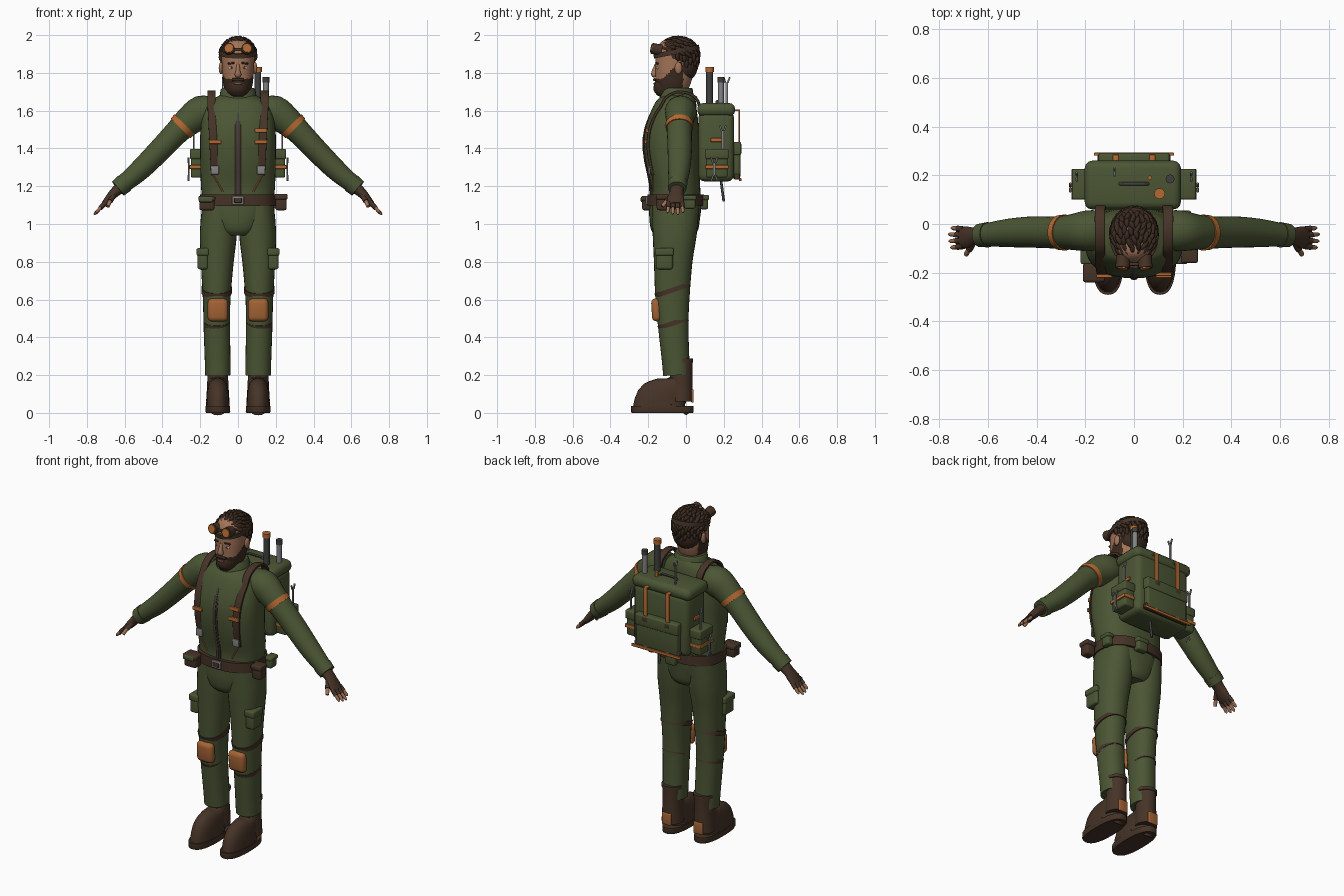
import bpy, bmesh, math, random
from mathutils import Vector, Matrix, Euler

random.seed(4)
if "Cube" in bpy.data.objects:
    bpy.data.objects.remove(bpy.data.objects["Cube"])
X, Y, Z = Vector((1, 0, 0)), Vector((0, 1, 0)), Vector((0, 0, 1))


def material(name, *rgb):
    m = bpy.data.materials.new(name)
    m.use_nodes = True
    m.diffuse_color = (*rgb, 1)
    m.node_tree.nodes["Principled BSDF"].inputs["Base Color"].default_value = (*rgb, 1)
    return m


GREEN = material("olive cloth", .07, .092, .034)
BROWN = material("brown leather", .06, .033, .02)
HAIR = material("dark brown hair", .042, .023, .014)
ORANGE = material("orange webbing", .46, .14, .03)
PAD = material("tan orange pad", .37, .125, .035)
SKIN = material("skin", .36, .17, .095)
STEEL = material("steel", .23, .23, .23)
DARK = material("dark grey", .05, .05, .052)
WHITE = material("eye white", .6, .58, .53)


def finish(name, bm, *mats):
    bmesh.ops.recalc_face_normals(bm, faces=bm.faces)
    me = bpy.data.meshes.new(name)
    bm.to_mesh(me)
    bm.free()
    ob = bpy.data.objects.new(name, me)
    bpy.context.collection.objects.link(ob)
    for m in mats:
        me.materials.append(m)
    bpy.ops.object.select_all(action='DESELECT')
    ob.select_set(True)
    bpy.context.view_layer.objects.active = ob
    bpy.ops.object.shade_smooth_by_angle(angle=math.radians(40))
    return ob


def smooth(p, k=4):
    """Catmull-Rom refinement of a list of sections."""
    out = []
    for i in range(len(p) - 1):
        quad = [p[max(i - 1, 0)], p[i], p[i + 1], p[min(i + 2, len(p) - 1)]]
        for j in range(k):
            t = j / k
            out.append(tuple(b + t * (c - a) / 2 + t * t * (a - 2.5 * b + 2 * c - d / 2)
                             + t ** 3 * (3 * b - a - 3 * c + d) / 2 for a, b, c, d in zip(*quad)))
    return out + [tuple(p[-1])]


def sweep(name, secs, mat, up=Y, n=2.0, segs=28, k=0):
    """Loft superellipse rings (x, y, z, half width, half depth) along their path."""
    secs = smooth(secs, k) if k else secs
    pos = [Vector(s[:3]) for s in secs]
    bm, rings = bmesh.new(), []
    for i, s in enumerate(secs):
        t = (pos[min(i + 1, len(pos) - 1)] - pos[max(i - 1, 0)]).normalized()
        b = (up - t * up.dot(t)).normalized()
        a = b.cross(t)
        ring = []
        for j in range(segs):
            c, d = math.cos(math.tau * j / segs), math.sin(math.tau * j / segs)
            c, d = (math.copysign(abs(v) ** (2 / n), v) for v in (c, d))
            ring.append(bm.verts.new(pos[i] + a * c * s[3] + b * d * s[4]))
        rings.append(ring)
    for r, q in zip(rings, rings[1:]):
        for j in range(segs):
            bm.faces.new((r[j], r[j - 1], q[j - 1], q[j]))
    bm.faces.new(rings[0])
    bm.faces.new(rings[-1])
    return finish(name, bm, mat)


def rod(name, a, b, r, mat, segs=12):
    up = Y if abs((Vector(b) - Vector(a)).normalized().y) < .9 else X
    return sweep(name, [(*a, r, r), (*b, r, r)], mat, up, segs=segs)


def box(name, loc, size, mat, bevel=.01, rot=(0, 0, 0)):
    bm = bmesh.new()
    bmesh.ops.create_cube(bm, size=1, matrix=Matrix.Diagonal((*size, 1)))
    if bevel:
        bmesh.ops.bevel(bm, geom=bm.edges[:], offset=bevel, segments=3, profile=.5, affect='EDGES')
    bm.transform(Matrix.LocRotScale(Vector(loc), Euler(rot), None))
    return finish(name, bm, mat)


def ball(name, loc, rad, mat):
    bm = bmesh.new()
    bmesh.ops.create_uvsphere(bm, u_segments=24, v_segments=16, radius=1,
                              matrix=Matrix.LocRotScale(Vector(loc), None, Vector(rad)))
    return finish(name, bm, mat)


def pouch(name, loc, size, mat):
    x, y, z = loc
    w, d, h = size
    box(name, loc, size, mat, .012)
    box(name + "_flap", (x, y, z + h * .34), (w + .01, d + .01, h * .36), mat, .009)


def wrench(name, loc, length):
    x, y, z = loc
    box(name, loc, (.008, .014, length), STEEL, .002)
    for end in (1, -1):
        zc = z + end * length / 2
        for s in (1, -1):
            box(name + "_jaw", (x, y + s * .011, zc + end * .012), (.009, .009, .032), STEEL, .002, (-s * end * .35, 0, 0))


def face_rows(rows):
    return [(0, cy, z, rx, ry) for z, cy, rx, ry in rows]


# Jacket body, hem and collar
torso = face_rows([(1.09, -.055, .185, .135), (1.2, -.055, .196, .13), (1.35, -.073, .2, .143), (1.47, -.075, .2, .145),
                   (1.58, -.06, .187, .125), (1.65, -.045, .145, .1), (1.69, -.045, .08, .08)])
sweep("jacket", torso, GREEN, n=2.4, segs=40, k=4)
sweep("jacket_hem", face_rows([(.94, -.06, .09, .1), (.97, -.06, .12, .125), (1.04, -.06, .165, .135), (1.11, -.055, .19, .138)]),
      GREEN, n=2.3, k=3)
sweep("collar", face_rows([(1.63, -.05, .105, .09), (1.71, -.05, .092, .088), (1.72, -.05, .085, .08)]), GREEN)


def front(x, z):
    """Front surface of the jacket."""
    rows = smooth(torso)
    i = max(j for j, r in enumerate(rows[:-1]) if r[2] <= z)
    f = (z - rows[i][2]) / (rows[i + 1][2] - rows[i][2])
    cy, rx, ry = (rows[i][m] * (1 - f) + rows[i + 1][m] * f for m in (1, 3, 4))
    return cy - ry * max(0, 1 - (abs(x) / rx) ** 2.4) ** (1 / 2.4)


heights = [1.15 + .06 * i for i in range(9)]
sweep("zip_backing", [(0, front(0, z), z, .006, .015) for z in heights], BROWN, X, 6, 16)
sweep("zip", [(0, front(0, z) - .004, z, .005, .006) for z in heights], DARK, X, 6, 16)

# Belt
sweep("belt", face_rows([(z, -.055, .2, .15) for z in (1.095, 1.155)]), BROWN, n=2.4, segs=40)
box("buckle", (0, -.207, 1.125), (.062, .014, .046), STEEL, .004)
box("buckle_centre", (0, -.213, 1.125), (.04, .008, .026), BROWN, .002)
pouch("front_pouch", (-.165, -.2, 1.11), (.08, .065, .075), BROWN)
box("front_pouch_lid", (-.17, -.215, 1.13), (.075, .05, .03), GREEN, .008)
pouch("side_pouch", (.228, -.125, 1.115), (.06, .06, .085), BROWN)
pouch("back_pouch", (.03, .095, 1.115), (.07, .045, .075), GREEN)
pouch("hip_pouch", (.21, .02, 1.115), (.04, .06, .07), GREEN)

for s, side in ((1, "left_"), (-1, "right_")):
    def mir(rows):
        return [(s * r[0], *r[1:]) for r in rows]

    # Shoulder straps with buckles and piping
    path = [(.122 + .05 * (z - 1.26), front(.13, z) - .003, z) for z in (1.26, 1.34, 1.42, 1.5, 1.57, 1.62)]
    path += [(.14, -.1, 1.675), (.14, -.03, 1.7), (.14, .05, 1.67), (.135, .078, 1.58), (.13, .08, 1.4)]
    sweep(side + "strap", mir([(*p, .008, .021) for p in path]), BROWN, X, 6, 16, 3)
    box(side + "strap_end", (s * .122, front(.122, 1.285) - .012, 1.285), (.042, .012, .045), STEEL, .003)
    for z in (1.435, 1.495)[:1 + (s > 0)]:
        box(side + "strap_clip", (s * .122, front(.122, z) - .012, z), (.065, .014, .022), ORANGE, .003)
    rod(side + "piping", (s * .08, front(.08, 1.17), 1.17), (s * .14, front(.14, 1.28), 1.28), .004, ORANGE, 8)

    # Sleeve, arm band and cuff
    sweep(side + "sleeve", mir([(.13, -.025, 1.6, .07, .08), (.19, -.028, 1.593, .088, .084), (.25, -.033, 1.553, .08, .074),
                                (.32, -.035, 1.49, .066, .066), (.42, -.033, 1.385, .061, .064),
                                (.52, -.037, 1.285, .056, .058), (.615, -.045, 1.205, .046, .046)]), GREEN, k=3)
    sweep(side + "arm_band", mir([(.283, -.035, 1.527, .076, .074), (.304, -.035, 1.506, .073, .072)]), ORANGE)
    sweep(side + "cuff", mir([(.6, -.044, 1.217, .052, .052), (.635, -.047, 1.187, .048, .048)]), GREEN)

    # Gloved hand with bare finger tips
    sweep(side + "glove", mir([(.62, -.047, 1.195, .033, .038), (.655, -.05, 1.165, .026, .036),
                               (.685, -.055, 1.13, .022, .045), (.71, -.055, 1.103, .016, .042)]), BROWN, k=3)
    for i in range(4):
        y, ln = -.022 - .023 * i, (.82, 1, .96, .85)[i]
        knuckle = Vector((s * .7, y, 1.115))
        reach = Vector((s * .062, (i - 1.5) * -.005, -.066)) * ln
        rod(side + "glove_finger", knuckle, knuckle + reach * .5, .0125, BROWN)
        tip = knuckle + reach
        sweep(side + "finger", [(*knuckle, .01, .01), (*(tip - reach * .15), .009, .009), (*tip, .004, .004)], SKIN, segs=12)
    rod(side + "glove_thumb", (s * .66, -.075, 1.15), (s * .677, -.105, 1.12), .014, BROWN)
    rod(side + "thumb", (s * .675, -.1, 1.125), (s * .69, -.125, 1.093), .0105, SKIN)

    # Trouser leg, straps, knee pad and thigh pocket
    sweep(side + "leg", mir([(.1, -.055, 1.1, .09, .125), (.104, -.06, .95, .098, .117), (.11, -.068, .8, .087, .102),
                             (.113, -.072, .6, .073, .09), (.112, -.067, .45, .07, .08), (.108, -.055, .28, .068, .073),
                             (.107, -.05, .2, .067, .071)]), GREEN, n=2.2, k=3)
    for z, cy, r in ((.65, -.071, .097), (.475, -.068, .084)):
        sweep(side + "leg_strap", mir([(.113, cy - .004, z + .012, r * .84, r), (.113, cy + .004, z - .012, r * .84, r)]), BROWN, n=2.2)
    box(side + "knee_pad", (s * .107, -.157, .545), (.108, .05, .122), PAD, .024, (.06, 0, 0))
    pouch(side + "thigh_pocket", (s * .187, -.115, .815), (.055, .09, .11), GREEN)

    # Boot
    sweep(side + "boot_shaft", mir([(.107, -.025, .06, .062, .062), (.107, -.026, .18, .055, .06), (.107, -.025, .285, .055, .06)]), BROWN, k=2)
    sweep(side + "boot_strap", mir([(.107, -.026, .268, .062, .064), (.107, -.026, .287, .062, .064)]), BROWN)
    sweep(side + "sole", mir([(.107, -.125, 0, .062, .162), (.107, -.125, .008, .066, .166), (.107, -.125, .036, .065, .165)]), BROWN, n=2.5)
    sweep(side + "boot_foot", mir([(.107, -.122, .03, .062, .158), (.107, -.118, .06, .061, .148), (.107, -.092, .092, .057, .117),
                                   (.107, -.056, .125, .053, .083), (.107, -.03, .16, .05, .058)]), BROWN, n=2.3, k=3)
    box(side + "heel_patch", (s * .107, .034, .09), (.06, .014, .07), PAD, .005)
    for i in range(3):
        box(side + "lace", (s * .107, -.086 - .012 * (2 - i), .14 + .022 * i), (.06, .012, .008), DARK, .002)

# Head, with the beard set by a height rule
rod("neck", (0, -.045, 1.6), (0, -.05, 1.75), .062, SKIN, 24)
head = sweep("head", face_rows([(1.672, -.11, .035, .04), (1.69, -.1, .06, .065), (1.73, -.08, .075, .088), (1.78, -.066, .082, .098),
                                (1.85, -.06, .086, .102), (1.92, -.055, .084, .1), (1.965, -.05, .055, .07), (1.98, -.05, .02, .03)]),
             SKIN, n=2.15, segs=64, k=8)
head.data.materials.append(HAIR)
for p in head.data.polygons:
    c = p.center
    p.material_index = int(c.y < -.015 and c.z < 1.768 + max(0, c.y + .125) * .95)
sweep("beard_chin", face_rows([(1.67, -.125, .025, .03), (1.69, -.118, .05, .055), (1.725, -.108, .06, .063), (1.745, -.1, .055, .06)]), HAIR, k=3)
box("mouth", (0, -.169, 1.743), (.04, .009, .008), SKIN, .003)
box("moustache", (0, -.167, 1.764), (.066, .014, .016), HAIR, .006)
sweep("nose", [(0, -.157, 1.845, .008, .008), (0, -.168, 1.81, .012, .013), (0, -.168, 1.79, .018, .016), (0, -.163, 1.778, .01, .008)], SKIN, k=3)
for s, side in ((1, "left_"), (-1, "right_")):
    ball(side + "eye", (s * .035, -.15, 1.826), (.014, .007, .008), WHITE)
    ball(side + "pupil", (s * .034, -.155, 1.826), (.006, .004, .007), DARK)
    box(side + "brow", (s * .036, -.154, 1.851), (.038, .012, .01), HAIR, .004, (0, s * .12, s * .25))
    ball(side + "ear", (s * .09, -.04, 1.825), (.012, .02, .032), SKIN)
    # Goggles resting on the forehead
    rod(side + "goggle_rim", (s * .044, -.13, 1.92), (s * .047, -.181, 1.93), .029, BROWN, 24)
    rod(side + "goggle_lens", (s * .044, -.15, 1.924), (s * .047, -.186, 1.931), .022, ORANGE, 24)
box("goggle_bridge", (0, -.165, 1.925), (.05, .014, .014), BROWN, .004)
sweep("goggle_strap", [(0, -.048, 1.9, .1, .123), (0, -.053, 1.925, .1, .123)], BROWN, segs=40)

# Hair: a cap covered in swept clumps
ball("hair_cap", (0, -.042, 1.895), (.092, .108, .088), HAIR)
ball("hair_back", (0, -.005, 1.835), (.082, .066, .08), HAIR)
bm = bmesh.new()
for i in range(150):
    h = 1 - 1.75 * (i + .5) / 150
    a = i * 2.39996
    d = Vector((math.cos(a) * math.sqrt(1 - h * h), math.sin(a) * math.sqrt(1 - h * h), h))
    if (d.y < -.2 and h < .28) or (d.y < .25 and h < -.1):
        continue
    flow = (Vector((random.uniform(-.5, .5), 1, -.5)) if h > 0 else Vector((random.uniform(-.3, .3), .1, -1)))
    flow = (flow - d * flow.dot(d)).normalized()
    rot = Matrix((flow, d.cross(flow), d)).transposed().to_quaternion()
    spot = Vector((d.x * .089, -.042 + d.y * .105, 1.895 + d.z * (.088 if h > 0 else .14)))
    bmesh.ops.create_icosphere(bm, subdivisions=2, radius=1, matrix=Matrix.LocRotScale(
        spot, rot, Vector((random.uniform(.022, .032), .011, .015))))
finish("hair_clumps", bm, HAIR)
box("shoulder_patch", (.285, -.04, 1.607), (.045, .05, .012), ORANGE, .003, (0, .7, 0))

# Backpack body, lid, pockets and straps
box("pack_body", (0, .16, 1.41), (.37, .19, .37), GREEN, .035)
box("pack_lid", (-.005, .16, 1.605), (.395, .2, .07), GREEN, .03)
pouch("pack_back_pocket", (0, .265, 1.335), (.28, .045, .19), GREEN)
sweep("pack_handle", [(-.06, .165, 1.635, .006, .008), (-.045, .165, 1.65, .006, .008),
                      (.045, .165, 1.65, .006, .008), (.06, .165, 1.635, .006, .008)], DARK, segs=10)
for s, side in ((1, "left_"), (-1, "right_")):
    pouch(side + "pack_pocket", (s * .215, .163, 1.32), (.07, .115, .15), GREEN)
    box(side + "pocket_strap", (s * .217, .163, 1.302), (.08, .124, .02), ORANGE, .003)
    box(side + "pack_side_strap", (s * .187, .16, 1.445), (.014, .06, .02), ORANGE, .003)
    wrench(side + "wrench", (s * .235, .195, 1.42), .15)
    wrench(side + "small_wrench", (s * .262, .15, 1.29), .07)
    box(side + "lash_strap", (s * .075, .283, 1.42), (.026, .008, .37), ORANGE, .002)
    box(side + "lash_top", (s * .075, .265, 1.602), (.026, .04, .008), ORANGE, .002)
    box(side + "lash_buckle", (s * .075, .289, 1.41), (.036, .007, .028), BROWN, .002)
box("lash_bar", (0, .287, 1.235), (.33, .012, .016), ORANGE, .003)
box("lash_bar_back", (0, .27, 1.25), (.3, .03, .03), BROWN, .006)

# Tools standing in the pack
rod("long_pole", (.105, .125, 1.55), (.105, .125, 1.81), .018, DARK, 20)
rod("pole_cap", (.105, .125, 1.805), (.105, .125, 1.83), .022, ORANGE, 20)
rod("short_pole", (.148, .185, 1.55), (.148, .185, 1.755), .015, STEEL, 20)
rod("short_pole_cap", (.148, .185, 1.75), (.148, .185, 1.777), .018, DARK, 20)
wrench("top_wrench", (-.08, .215, 1.68), .14)
rod("screwdriver", (.065, .19, 1.6), (.065, .19, 1.67), .009, ORANGE)
rod("hanging_tool", (.04, .185, 1.23), (.04, .2, 1.12), .007, DARK)
